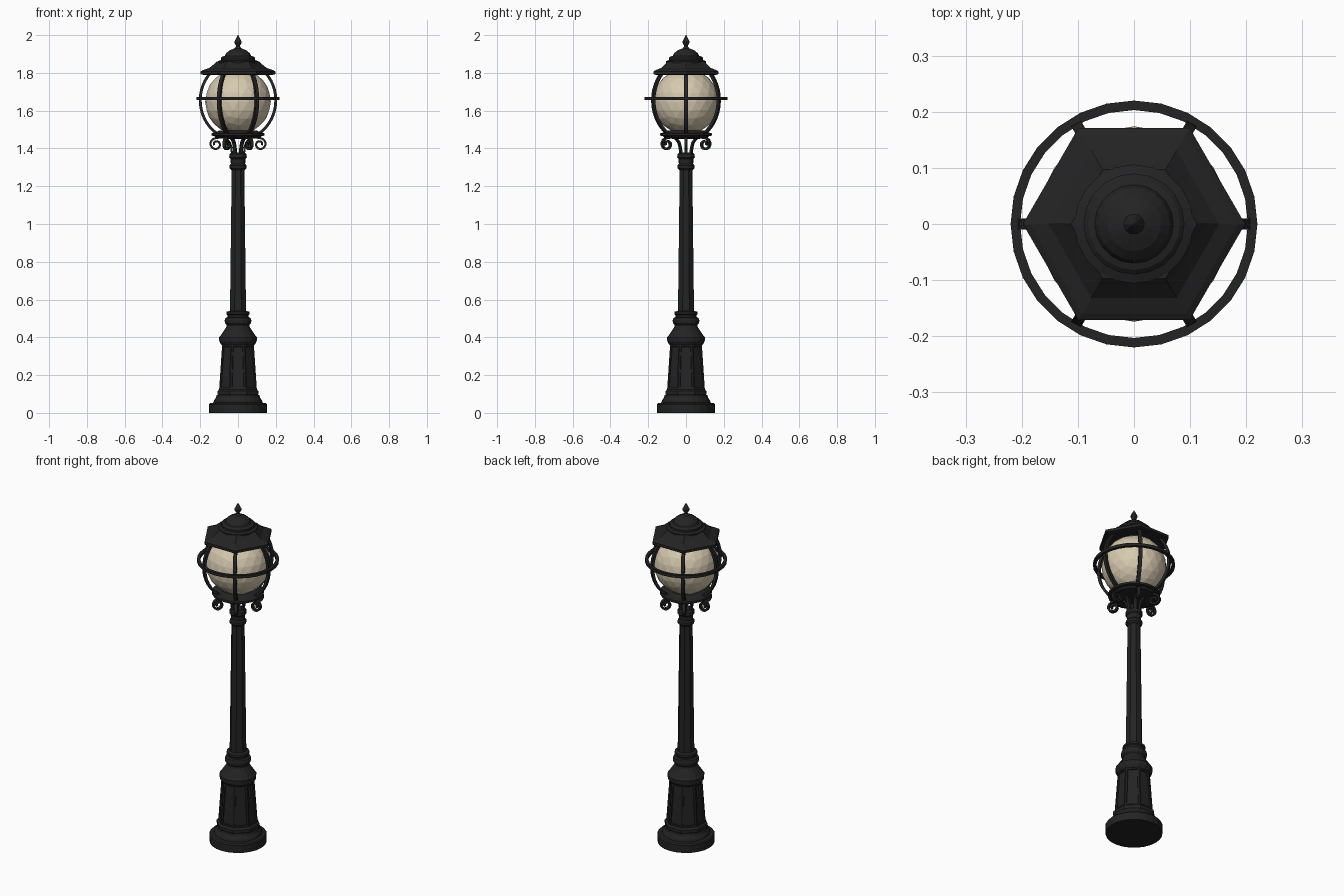
import bpy, bmesh, math
from mathutils import Vector, Matrix

if "Cube" in bpy.data.objects:
    bpy.data.objects.remove(bpy.data.objects["Cube"])


def material(name, rgb):
    m = bpy.data.materials.new(name)
    m.diffuse_color = (*rgb, 1)
    m.use_nodes = True
    m.node_tree.nodes["Principled BSDF"].inputs["Base Color"].default_value = m.diffuse_color
    return m


IRON = material("black_iron", (0.017, 0.017, 0.018))
GLASS = material("cream_glass", (0.68, 0.59, 0.43))


def finish(name, bm, mat):
    bmesh.ops.recalc_face_normals(bm, faces=bm.faces)
    me = bpy.data.meshes.new(name)
    bm.to_mesh(me)
    bm.free()
    me.materials.append(mat)
    ob = bpy.data.objects.new(name, me)
    bpy.context.collection.objects.link(ob)
    return ob


def lathe(name, profile, sides, phase=0.0, panels=0.0, closed=False):
    """Stack of polygon rings from (radius, z) points; panels = min face height to inset."""
    bm = bmesh.new()
    rings = []
    for r, z in profile:
        rings.append([bm.verts.new((r * math.cos(phase + 2 * math.pi * i / sides),
                                    r * math.sin(phase + 2 * math.pi * i / sides), z))
                      for i in range(sides)])
    pairs = list(zip(rings, rings[1:]))
    if closed:
        pairs.append((rings[-1], rings[0]))
    tall = []
    for a, b in pairs:
        for i in range(sides):
            j = (i + 1) % sides
            f = bm.faces.new((a[i], a[j], b[j], b[i]))
            if panels and abs(a[i].co.z - b[i].co.z) > panels:
                tall.append(f)
    if not closed:
        bm.faces.new(rings[0])
        bm.faces.new(rings[-1])
    bmesh.ops.recalc_face_normals(bm, faces=bm.faces)
    if tall:
        bmesh.ops.inset_individual(bm, faces=tall, thickness=0.012)
        bmesh.ops.inset_individual(bm, faces=tall, thickness=0.003, depth=-0.006)
    return finish(name, bm, IRON)


def straps(name, path, width, thick, count=6):
    """Flat bars swept along an (r, z) path, repeated round the z axis."""
    bm = bmesh.new()
    pts = [Vector(p) for p in path]
    for k in range(count):
        rot = Matrix.Rotation(2 * math.pi * k / count, 3, 'Z')
        rings = []
        for i, p in enumerate(pts):
            t = (pts[min(i + 1, len(pts) - 1)] - pts[max(i - 1, 0)]).normalized()
            n = Vector((t.y, -t.x)) * thick / 2
            rings.append([bm.verts.new(rot @ Vector((p.x + s * n.x, y * width / 2, p.y + s * n.y)))
                          for s, y in ((1, 1), (1, -1), (-1, -1), (-1, 1))])
        for a, b in zip(rings, rings[1:]):
            for i in range(4):
                j = (i + 1) % 4
                bm.faces.new((a[i], a[j], b[j], b[i]))
        bm.faces.new(rings[0])
        bm.faces.new(rings[-1])
    return finish(name, bm, IRON)


# Foot and panelled octagonal pedestal
lathe("round_foot", [(0.153, 0), (0.154, 0.045), (0.148, 0.052), (0.13, 0.054), (0.127, 0.066),
                     (0.117, 0.08), (0.112, 0.095)], 24)
E = math.pi / 8
lathe("pedestal", [(0.112, 0.09), (0.118, 0.1), (0.118, 0.115), (0.108, 0.125),
                   (0.091, 0.36), (0.09, 0.37)], 8, E, panels=0.15)
lathe("pedestal_collar", [(0.088, 0.36), (0.099, 0.378), (0.1, 0.4), (0.092, 0.41), (0.073, 0.438),
                          (0.062, 0.455), (0.06, 0.465), (0.069, 0.475), (0.071, 0.49),
                          (0.066, 0.503), (0.056, 0.508), (0.056, 0.518), (0.062, 0.523),
                          (0.061, 0.535), (0.045, 0.54)], 16)

# Tapered shaft and capital
lathe("shaft", [(0.046, 0.53), (0.036, 1.3)], 8, E)
lathe("capital", [(0.036, 1.285), (0.045, 1.295), (0.045, 1.31), (0.038, 1.318), (0.04, 1.345),
                  (0.047, 1.352), (0.045, 1.37), (0.034, 1.378)], 16)

# Scrolled brackets under the lantern
scroll = [(0.032, 1.365), (0.034, 1.4), (0.042, 1.43), (0.06, 1.452), (0.088, 1.46)]
for i in range(19):
    a = math.radians(100 - 27 * i)
    r = 0.034 - 0.0013 * i
    scroll.append((0.116 + r * math.cos(a), 1.422 + r * math.sin(a)))
straps("scroll_brackets", scroll, 0.018, 0.011)

# Cup and plate carrying the globe
lathe("globe_cup", [(0.06, 1.45), (0.115, 1.455), (0.125, 1.466), (0.14, 1.468),
                    (0.14, 1.48), (0.115, 1.486), (0.1, 1.495)], 18)

# Faceted glass globe
bm = bmesh.new()
bmesh.ops.create_icosphere(bm, subdivisions=3, radius=0.174)
bmesh.ops.translate(bm, verts=bm.verts, vec=(0, 0, 1.648))
finish("glass_globe", bm, GLASS)

# Cage ribs and belt ring
ribs = []
for i in range(15):
    a = math.radians(-56 + 100 * i / 14)
    ribs.append((0.2 * math.cos(a), 1.655 + 0.212 * math.sin(a)))
straps("cage_ribs", ribs, 0.02, 0.015)
lathe("belt_ring", [(0.203, 1.656), (0.22, 1.656), (0.22, 1.673), (0.203, 1.673)], 28, closed=True)

# Hexagonal roof, stepped crown and finial
lathe("hexagon_roof", [(0.185, 1.79), (0.198, 1.793), (0.198, 1.808), (0.185, 1.815),
                       (0.152, 1.826), (0.125, 1.848), (0.112, 1.86)], 6)
lathe("roof_crown", [(0.105, 1.85), (0.106, 1.862), (0.09, 1.868), (0.09, 1.88), (0.082, 1.887),
                     (0.07, 1.89), (0.064, 1.903), (0.048, 1.917), (0.028, 1.926),
                     (0.012, 1.932)], 20)
lathe("finial", [(0.02, 1.925), (0.016, 1.934), (0.009, 1.942), (0.018, 1.957), (0.019, 1.966),
                 (0.011, 1.982), (0.001, 2.0)], 10)
